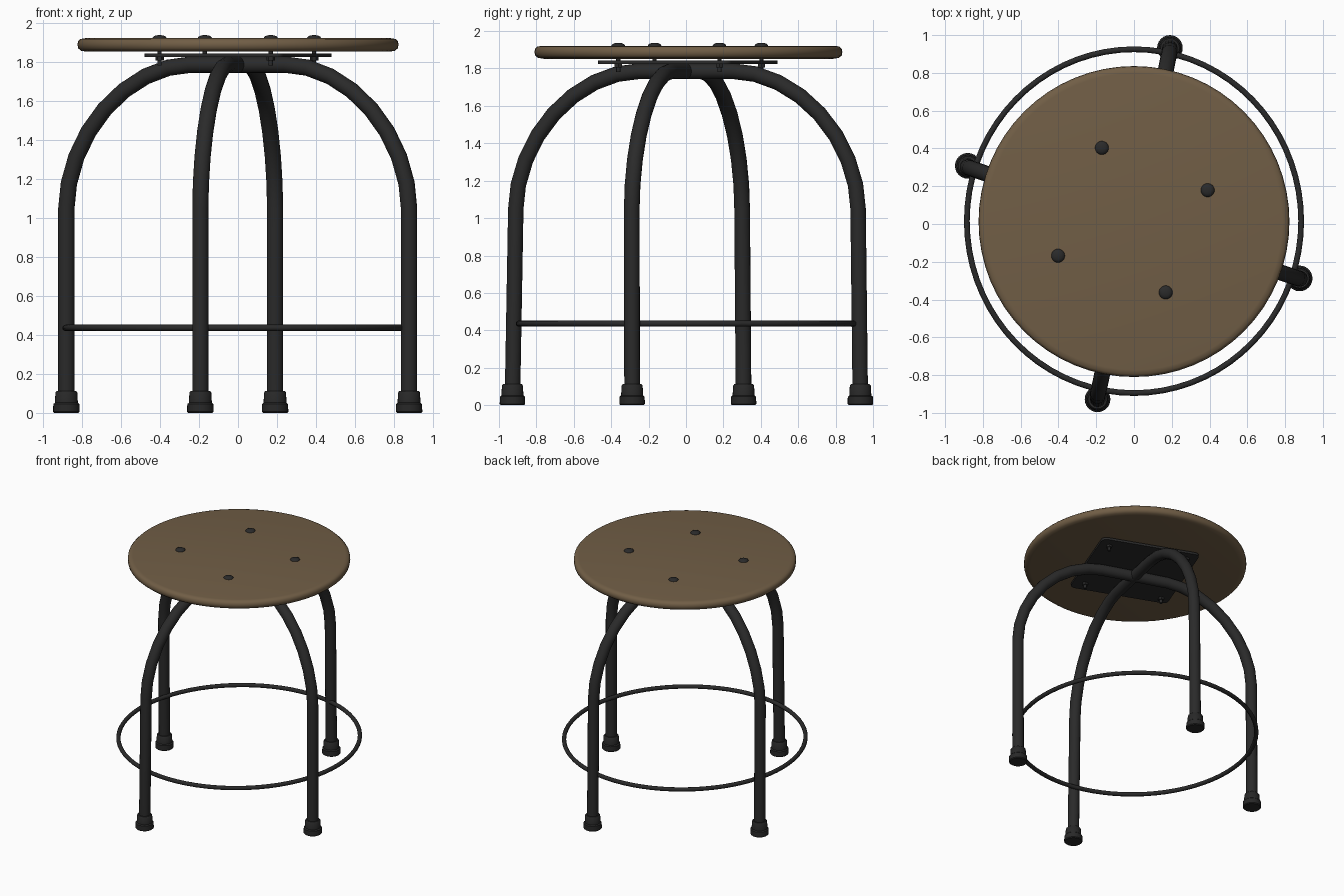
import bpy, bmesh, math
from mathutils import Vector

if "Cube" in bpy.data.objects:
    bpy.data.objects.remove(bpy.data.objects["Cube"])


def material(name, rgb):
    m = bpy.data.materials.new(name)
    m.diffuse_color = (*rgb, 1)
    m.use_nodes = True
    m.node_tree.nodes["Principled BSDF"].inputs["Base Color"].default_value = m.diffuse_color
    return m


WOOD = material("brown wood", (0.165, 0.112, 0.061))
METAL = material("black metal", (0.023, 0.023, 0.023))
RUBBER = material("dark rubber", (0.021, 0.021, 0.021))


def finish(name, bm, mat, smooth=True):
    bmesh.ops.recalc_face_normals(bm, faces=bm.faces)
    me = bpy.data.meshes.new(name)
    bm.to_mesh(me)
    bm.free()
    me.materials.append(mat)
    ob = bpy.data.objects.new(name, me)
    bpy.context.collection.objects.link(ob)
    if smooth:
        bpy.ops.object.select_all(action='DESELECT')
        ob.select_set(True)
        bpy.context.view_layer.objects.active = ob
        bpy.ops.object.shade_smooth_by_angle(angle=math.radians(40))
    return ob


def lathe(name, profile, centre, mat, n=24):
    """Turn (radius, z) points about a vertical axis; ends are capped."""
    bm = bmesh.new()
    rings = [[bm.verts.new((centre[0] + r * math.cos(2 * math.pi * i / n),
                            centre[1] + r * math.sin(2 * math.pi * i / n), z))
              for i in range(n)] for r, z in profile]
    for a, b in zip(rings, rings[1:]):
        for i in range(n):
            bm.faces.new((a[i], a[(i + 1) % n], b[(i + 1) % n], b[i]))
    bm.faces.new(rings[0])
    bm.faces.new(rings[-1])
    return finish(name, bm, mat)


def tube(name, points, side, radius, mat, n=16, closed=False):
    """Sweep a circle along a planar path; side is the plane's normal."""
    bm = bmesh.new()
    rings = []
    count = len(points)
    for k, p in enumerate(points):
        if closed:
            t = points[(k + 1) % count] - points[k - 1]
        else:
            t = points[min(k + 1, count - 1)] - points[max(k - 1, 0)]
        t.normalize()
        u = (side - t * side.dot(t)).normalized()
        v = t.cross(u)
        rings.append([bm.verts.new(p + radius * (math.cos(a) * u + math.sin(a) * v))
                      for a in (2 * math.pi * i / n for i in range(n))])
    for k in range(count if closed else count - 1):
        a, b = rings[k], rings[(k + 1) % count]
        for i in range(n):
            bm.faces.new((a[i], a[(i + 1) % n], b[(i + 1) % n], b[i]))
    if not closed:
        bm.faces.new(rings[0])
        bm.faces.new(rings[-1])
    return finish(name, bm, mat)


# Round wooden seat with softened edges
lathe("seat", [(0.775, 1.852), (0.805, 1.857), (0.82, 1.87), (0.823, 1.888),
               (0.82, 1.905), (0.808, 1.917), (0.785, 1.921)], (0, 0.013), WOOD, 64)


# Arched leg tubes: vertical legs joined by a bend to a flat top
def half_arch(foot, knee):
    d = Vector((knee[0], knee[1], 0))
    reach = d.length
    d.normalize()
    pts = [Vector((foot[0], foot[1], 0.03))]
    flat, z0, z1, steps, p = 0.26, 1.05, 1.785, 8, 1.87
    for i in range(steps + 1):
        a = math.pi / 2 * i / steps
        pts.append(d * (flat + (reach - flat) * math.cos(a) ** (2 / p))
                   + Vector((0, 0, z0 + (z1 - z0) * math.sin(a) ** (2 / p))))
    return pts


arches = {
    "side_leg_arch": (((-0.88, 0.308), (-0.88, 0.30)), ((0.877, -0.288), (0.877, -0.29))),
    "front_back_leg_arch": (((-0.193, -0.928), (-0.193, -0.91)), ((0.19, 0.932), (0.19, 0.92))),
}
for name, (one, two) in arches.items():
    path = half_arch(*one) + half_arch(*two)[::-1]
    direction = path[-1] - path[0]
    tube(name, path, Vector((-direction.y, direction.x, 0)).normalized(), 0.042, METAL)
    # Rubber feet
    for i, (foot, _) in enumerate((one, two)):
        lathe(f"{name}_foot_{i + 1}",
              [(0.062, 0), (0.068, 0.006), (0.067, 0.045), (0.059, 0.052),
               (0.056, 0.105), (0.05, 0.112), (0.04, 0.112)], foot, RUBBER)

# Footrest ring
ring = [Vector((0.885 * math.cos(a), 0.015 + 0.91 * math.sin(a), 0.436))
        for a in (2 * math.pi * i / 72 for i in range(72))]
tube("footrest_ring", ring, Vector((0, 0, 1)), 0.016, METAL, 10, True)

# Square mounting plate with rounded corners
turn = math.radians(-21)
bm = bmesh.new()
outline = []
for q in range(4):
    for j in range(5):
        a = math.pi / 2 * (q + j / 4)
        c = math.pi / 2 * q + math.pi / 4
        x = 0.34 * math.sqrt(2) * math.cos(c) + 0.04 * math.cos(a)
        y = 0.34 * math.sqrt(2) * math.sin(c) + 0.04 * math.sin(a)
        outline.append((x * math.cos(turn) - y * math.sin(turn),
                        x * math.sin(turn) + y * math.cos(turn) + 0.01))
base = bm.faces.new([bm.verts.new((x, y, 1.824)) for x, y in outline])
top = bmesh.ops.extrude_face_region(bm, geom=[base])
bmesh.ops.translate(bm, vec=(0, 0, 0.018),
                    verts=[v for v in top["geom"] if isinstance(v, bmesh.types.BMVert)])
finish("mounting_plate", bm, METAL)

# Bolts: domed head above the seat, shaft and nut below the plate
for i, at in enumerate([(-0.17, 0.403), (0.39, 0.179), (-0.402, -0.168), (0.168, -0.362)]):
    lathe(f"bolt_head_{i + 1}", [(0.036, 1.915), (0.036, 1.923), (0.031, 1.93),
                                 (0.02, 1.935), (0.006, 1.937)], at, METAL)
    lathe(f"bolt_shaft_{i + 1}", [(0.011, 1.78), (0.011, 1.86)], at, METAL, 12)
    lathe(f"bolt_nut_{i + 1}", [(0.022, 1.806), (0.022, 1.826)], at, METAL, 6)
